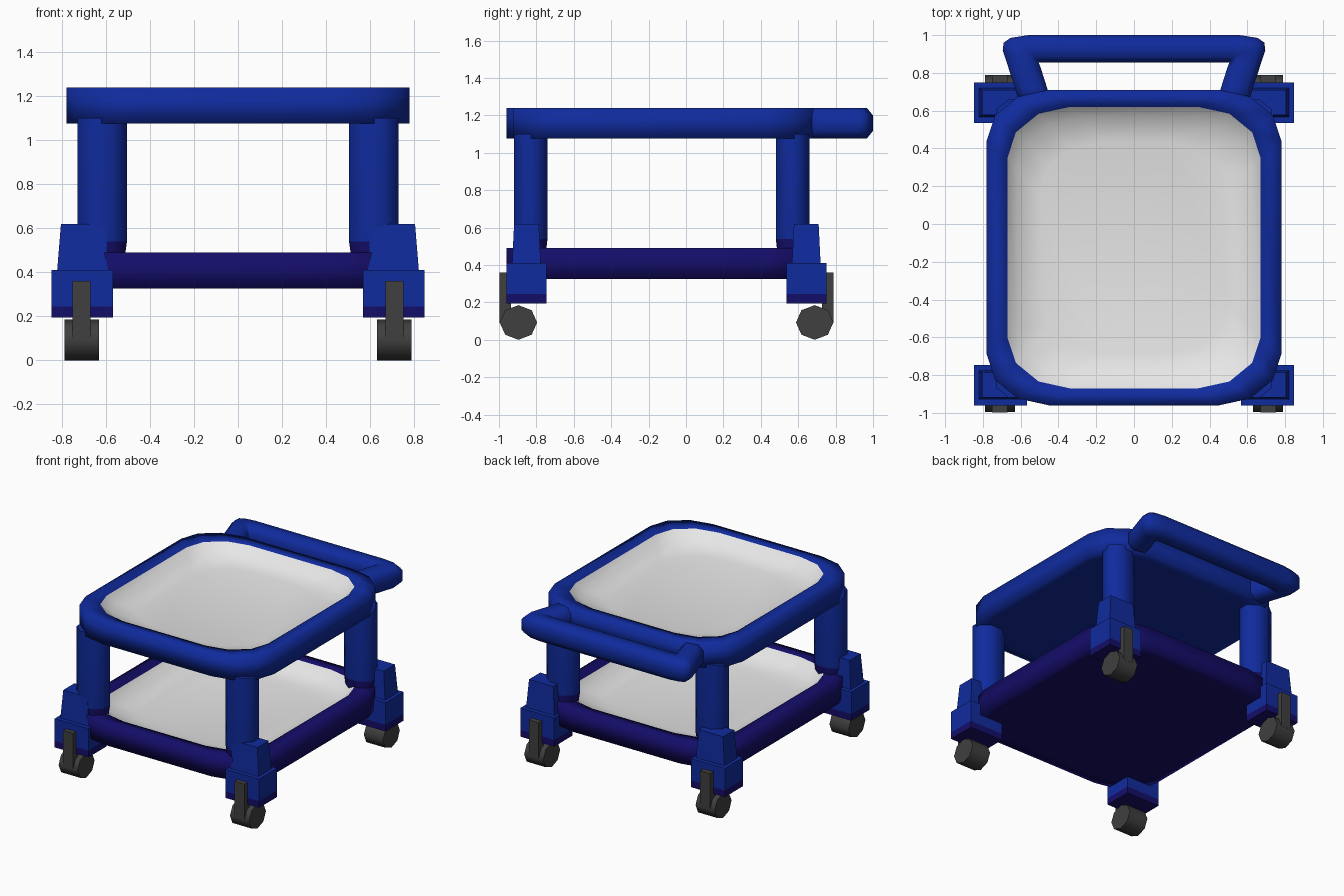
import bpy, bmesh, math

cube = bpy.data.objects.get("Cube")
if cube:
    bpy.data.objects.remove(cube, do_unlink=True)


def material(name, rgb):
    m = bpy.data.materials.new(name)
    m.use_nodes = True
    m.diffuse_color = (*rgb, 1)
    m.node_tree.nodes["Principled BSDF"].inputs["Base Color"].default_value = (*rgb, 1)
    return m


BLUE = material("blue", (0.005, 0.024, 0.34))
NAVY = material("navy", (0.007, 0.004, 0.14))
WHITE = material("white", (0.8, 0.8, 0.8))
GREY = material("dark grey", (0.05, 0.05, 0.05))


def loft(name, loops, mats, rule=None, smooth=180, cap_start=True, cap_end=True):
    """Skin a stack of closed loops; rule picks the material from a face centre."""
    bm = bmesh.new()
    rings = [[bm.verts.new(p) for p in loop] for loop in loops]
    n = len(rings[0])
    for a, b in zip(rings, rings[1:]):
        for i in range(n):
            j = (i + 1) % n
            bm.faces.new((a[i], a[j], b[j], b[i]))
    if cap_start:
        bm.faces.new(rings[0][::-1])
    if cap_end:
        bm.faces.new(rings[-1])
    bmesh.ops.recalc_face_normals(bm, faces=bm.faces)
    for f in bm.faces:
        f.smooth = smooth > 0
        if rule:
            f.material_index = rule(f.calc_center_median())
    mesh = bpy.data.meshes.new(name)
    bm.to_mesh(mesh)
    bm.free()
    for m in mats:
        mesh.materials.append(m)
    obj = bpy.data.objects.new(name, mesh)
    bpy.context.collection.objects.link(obj)
    if 0 < smooth < 180:
        bpy.ops.object.select_all(action='DESELECT')
        obj.select_set(True)
        bpy.context.view_layer.objects.active = obj
        bpy.ops.object.shade_smooth_by_angle(angle=math.radians(smooth))
    return obj


def rounded(hx, hy, z, rx=0.33, ry=0.27, cy=-0.125):
    """Rectangle with four-point elliptical corners."""
    pts = []
    for q, (sx, sy) in enumerate(((1, 1), (-1, 1), (-1, -1), (1, -1))):
        for k in range(4):
            a = math.radians(90 * q + 30 * k)
            pts.append((sx * (hx - rx) + rx * math.cos(a),
                        cy + sy * (hy - ry) + ry * math.sin(a), z))
    return pts


def rect(x0, x1, y0, y1, z):
    return [(x0, y0, z), (x1, y0, z), (x1, y1, z), (x0, y1, z)]


# Trays: tubular rim with a flat underside, plus a dished white liner
def tray(name, z, mat):
    top = z + 0.165
    loft(name + "_rim", [rounded(0.7, 0.755, z), rounded(0.78, 0.835, z),
                         rounded(0.78, 0.835, top), rounded(0.67, 0.745, top),
                         rounded(0.66, 0.735, z + 0.05)], [mat], cap_end=False)
    loft(name + "_liner", [rounded(0.67, 0.745, top), rounded(0.62, 0.69, top - 0.06),
                           rounded(0.5, 0.56, top - 0.09)], [WHITE], cap_start=False)


tray("upper_tray", 1.075, BLUE)
tray("lower_tray", 0.325, NAVY)


# Corner posts with a tapered navy foot
def post(name, x, y):
    def ring(k, z):
        return [(x + k * 0.122 * math.cos(a), y + k * 0.097 * math.sin(a), z)
                for a in (math.radians(22.5 + 45 * i) for i in range(8))]
    loft(name, [ring(0.85, 0.42), ring(1, 0.54), ring(1, 1.1)], [BLUE, NAVY],
         lambda c: 1 if c.z < 0.54 else 0, smooth=60)


# Caster: housing block, tapered cap, fork strap and octagonal wheel
def caster(tag, s, y, fy):
    x = s * 0.707
    d = 0.107
    loft(tag + "_caster_housing",
         [rect(x - 0.14, x + 0.14, y - d, y + d, z) for z in (0.195, 0.245, 0.41)],
         [BLUE, NAVY], lambda c: 1 if c.z < 0.245 else 0, smooth=0)
    xc = s * 0.704
    loft(tag + "_caster_cap",
         [rect(xc - 0.118, xc + 0.118, y - 0.077, y + 0.077, 0.4),
          rect(xc - 0.1, xc + 0.1, y - 0.066, y + 0.066, 0.62)], [BLUE], smooth=0)
    xw = s * 0.71
    loft(tag + "_caster_fork",
         [rect(xw - 0.041, xw + 0.041, fy - 0.031, fy + 0.031, z) for z in (0.09, 0.36)],
         [GREY], smooth=0)
    wy = -0.896 if y < 0 else 0.688

    def disc(px):
        return [(px, wy + 0.1 * math.cos(a), 0.0925 + 0.0925 * math.sin(a))
                for a in (math.radians(45 * i) for i in range(8))]
    loft(tag + "_wheel", [disc(xw - 0.079), disc(xw + 0.079)], [GREY], smooth=50)


for side, s in (("left", 1), ("right", -1)):
    post("front_" + side + "_post", s * 0.617, -0.83)
    post("rear_" + side + "_post", s * 0.617, 0.57)
    caster("front_" + side, s, -0.853, -0.966)
    caster("rear_" + side, s, 0.643, 0.757)

# Push handle: a rounded section swept along paired outer and inner outlines
outer = [(0.6, 0.62), (0.63, 0.72), (0.695, 0.92), (0.69, 0.96), (0.655, 0.985), (0.56, 1.0)]
inner = [(0.43, 0.62), (0.46, 0.72), (0.495, 0.83), (0.505, 0.855), (0.49, 0.855), (0.45, 0.855)]
outer += [(-x, y) for x, y in reversed(outer)]
inner += [(-x, y) for x, y in reversed(inner)]
section = [(0, 0.25), (0.22, 0), (0.78, 0), (1, 0.25),
           (1, 0.75), (0.78, 1), (0.22, 1), (0, 0.75)]
loft("push_handle",
     [[(a[0] + (b[0] - a[0]) * t, a[1] + (b[1] - a[1]) * t, 1.077 + 0.162 * h)
       for t, h in section] for a, b in zip(inner, outer)], [BLUE])
